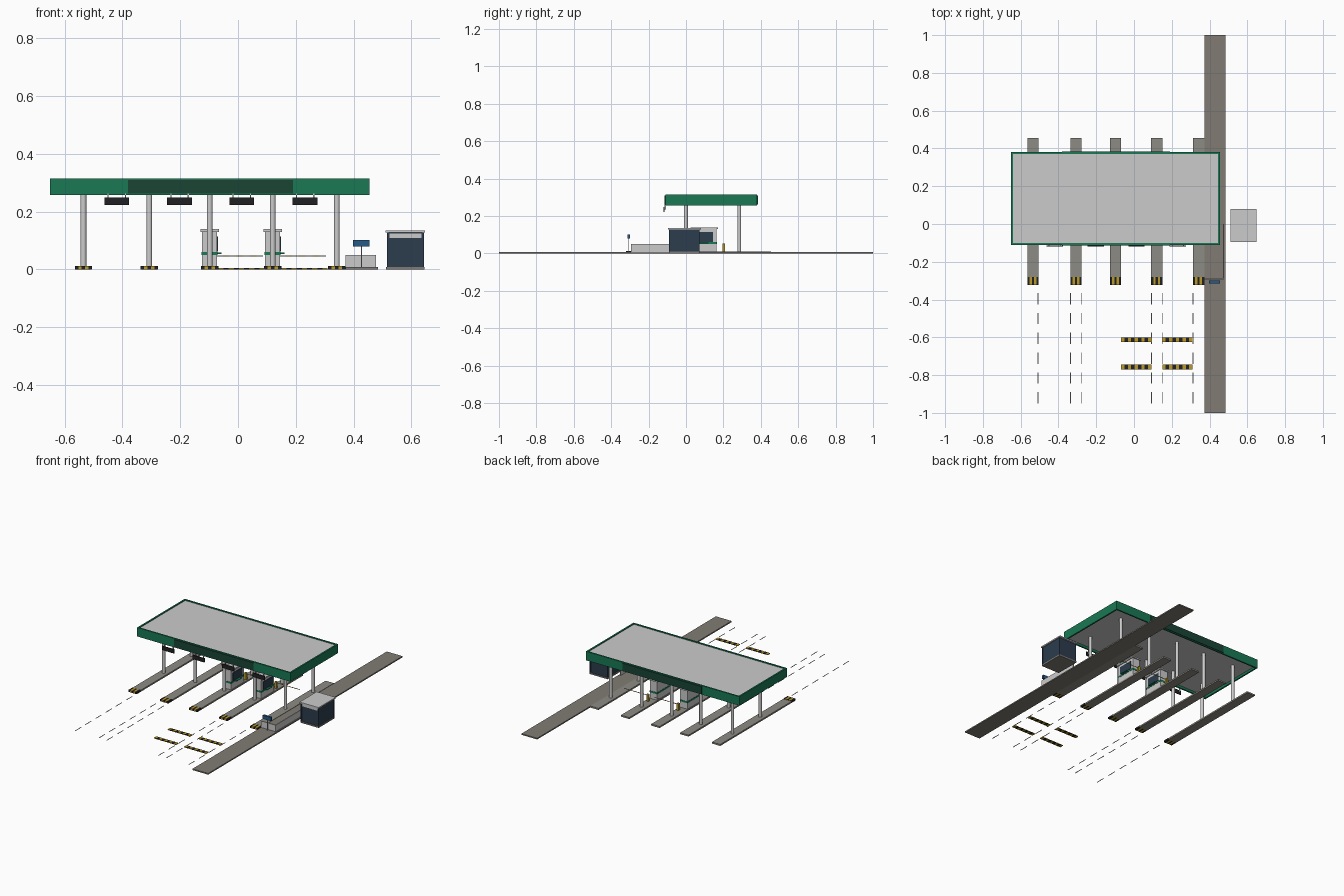
import bpy, bmesh
from mathutils import Matrix

if "Cube" in bpy.data.objects:
    bpy.data.objects.remove(bpy.data.objects["Cube"])


def mat(name, r, g, b):
    m = bpy.data.materials.new(name)
    m.diffuse_color = (r, g, b, 1)
    m.use_nodes = True
    m.node_tree.nodes["Principled BSDF"].inputs["Base Color"].default_value = m.diffuse_color
    return m


GREEN = mat("green", 0.01, 0.19, 0.09)
DARK_GREEN = mat("dark_green", 0.01, 0.06, 0.035)
BLACK = mat("black", 0.015, 0.015, 0.017)
YELLOW = mat("yellow", 0.5, 0.33, 0.02)
NAVY = mat("navy_glass", 0.025, 0.045, 0.075)
BLUE = mat("blue", 0.02, 0.1, 0.24)
PAVING = mat("paving", 0.22, 0.2, 0.175)
CONCRETE = mat("concrete", 0.27, 0.26, 0.23)
WHITE = mat("white", 0.8, 0.8, 0.78)


def boxes(name, specs, *mats):
    """One object from boxes (x0, x1, y0, y1, z0, z1), materials alternating."""
    bm = bmesh.new()
    for i, (x0, x1, y0, y1, z0, z1) in enumerate(specs):
        m = (Matrix.Translation(((x0 + x1) / 2, (y0 + y1) / 2, (z0 + z1) / 2))
             @ Matrix.Diagonal((x1 - x0, y1 - y0, z1 - z0, 1)))
        vs = bmesh.ops.create_cube(bm, size=1, matrix=m)["verts"]
        for f in {f for v in vs for f in v.link_faces}:
            f.material_index = i % max(1, len(mats))
    me = bpy.data.meshes.new(name)
    bm.to_mesh(me)
    bm.free()
    for m in mats:
        me.materials.append(m)
    ob = bpy.data.objects.new(name, me)
    bpy.context.collection.objects.link(ob)
    return ob


def post(name, x, y, z0, z1, r, sides=16):
    bpy.ops.mesh.primitive_cylinder_add(vertices=sides, radius=r, depth=z1 - z0,
                                        location=(x, y, (z0 + z1) / 2))
    ob = bpy.context.object
    ob.name = name
    bpy.ops.object.shade_smooth_by_angle()
    return ob


def stripes(name, x0, x1, y0, y1, z0, z1, n, *mats):
    w = (x1 - x0) / n
    return boxes(name, [(x0 + i * w, x0 + (i + 1) * w, y0, y1, z0, z1)
                        for i in range(n)], *mats)


# Canopy: roof slab inside a green fascia frame, name panels front and back
X0, X1, Y0, Y1, Z0, Z1, T = -0.65, 0.455, -0.11, 0.38, 0.257, 0.315, 0.01
boxes("canopy_roof", [(X0 + T, X1 - T, Y0 + T, Y1 - T, 0.272, 0.31)])
boxes("canopy_fascia", [(X0, X1, Y0, Y0 + T, Z0, Z1), (X0, X1, Y1 - T, Y1, Z0, Z1),
                        (X0, X0 + T, Y0 + T, Y1 - T, Z0, Z1),
                        (X1 - T, X1, Y0 + T, Y1 - T, Z0, Z1)], GREEN)
boxes("fascia_panel", [(-0.38, 0.19, Y0 - 0.004, Y0, 0.262, 0.31),
                       (-0.38, 0.19, Y1, Y1 + 0.004, 0.262, 0.31)], DARK_GREEN)

# Lane signs hung under the front fascia
for i, x in enumerate((-0.42, -0.202, 0.013, 0.232)):
    boxes(f"lane_sign_{i}", [(x - 0.043, x + 0.043, -0.12, -0.114, 0.222, 0.248)], BLACK)
    boxes(f"lane_sign_hanger_{i}", [(x + s - 0.002, x + s + 0.002, -0.114, -0.106, 0.235, 0.262)
                                    for s in (-0.03, 0.03)])

# Islands with striped noses and two columns each
ISLANDS = (-0.535, -0.307, -0.098, 0.12, 0.342)
for i, x in enumerate(ISLANDS):
    boxes(f"island_{i}", [(x - 0.03, x + 0.03, -0.28, 0.455, 0, 0.01)], CONCRETE)
    stripes(f"island_nose_{i}", x - 0.03, x + 0.03, -0.322, -0.28, 0, 0.012, 5, BLACK, YELLOW)
    for y in (0.0, 0.285):
        post(f"column_{i}", x, y, 0.01, 0.273, 0.01)

# Toll booths and barriers
for i, x in enumerate(ISLANDS[2:4]):
    boxes(f"booth_body_{i}", [(x - 0.026, x + 0.026, 0.03, 0.163, 0.01, 0.13)])
    boxes(f"booth_roof_{i}", [(x - 0.032, x + 0.032, 0.024, 0.17, 0.13, 0.139)])
    boxes(f"booth_band_{i}", [(x - 0.0275, x + 0.0275, 0.0285, 0.1645, 0.049, 0.06)], GREEN)
    boxes(f"booth_window_{i}", [(x + 0.026, x + 0.029, 0.048, 0.145, 0.062, 0.114)], NAVY)
    boxes(f"booth_ledge_{i}", [(x + 0.026, x + 0.041, 0.07, 0.12, 0.054, 0.058)], GREEN)
    boxes(f"barrier_post_{i}", [(x + 0.006, x + 0.02, 0.195, 0.209, 0.01, 0.054)], YELLOW)
    stripes(f"barrier_boom_{i}", x + 0.02, x + 0.185, 0.2, 0.203, 0.045, 0.048, 7, WHITE, YELLOW)
    # Speed bumps in the lane beside each booth
    for j, y in enumerate((-0.614, -0.757)):
        x0 = x + 0.03
        stripes(f"speed_bump_{i}_{j}", x0, x0 + 0.16, y - 0.012, y + 0.012,
                0, 0.005, 9, YELLOW, BLACK)

# Dashed lane lines on the approach
for i, x in enumerate((-0.508, -0.336, -0.279, 0.092, 0.15, 0.312)):
    boxes(f"lane_line_{i}", [(x - 0.002, x + 0.002, -0.95 + k * 0.105, -0.89 + k * 0.105, 0, 0.002)
                             for k in range(6)], WHITE)

# Footpath with a low guard wall and a small sign
boxes("footpath", [(0.372, 0.485, -1, 1, 0, 0.008)], PAVING)
boxes("guard_wall", [(0.372, 0.477, -0.294, -0.288, 0.008, 0.05),
                     (0.471, 0.477, -0.288, 0.0, 0.008, 0.05)])
post("sign_post", 0.427, -0.306, 0.006, 0.085, 0.002, 8)
boxes("sign_board", [(0.398, 0.456, -0.314, -0.3, 0.079, 0.102)], BLUE)

# Glazed cabin beside the footpath
boxes("cabin_base", [(0.513, 0.645, -0.092, 0.073, 0, 0.009)], PAVING)
boxes("cabin_walls", [(0.518, 0.641, -0.088, 0.069, 0.009, 0.127)], NAVY)
boxes("cabin_header", [(0.524, 0.635, -0.0905, -0.088, 0.109, 0.124)])
boxes("cabin_roof", [(0.511, 0.648, -0.096, 0.08, 0.127, 0.135)])
boxes("cabin_corner_posts", [(x - 0.003, x + 0.003, y - 0.003, y + 0.003, 0.009, 0.127)
                             for x in (0.518, 0.641) for y in (-0.088, 0.069)], NAVY)
